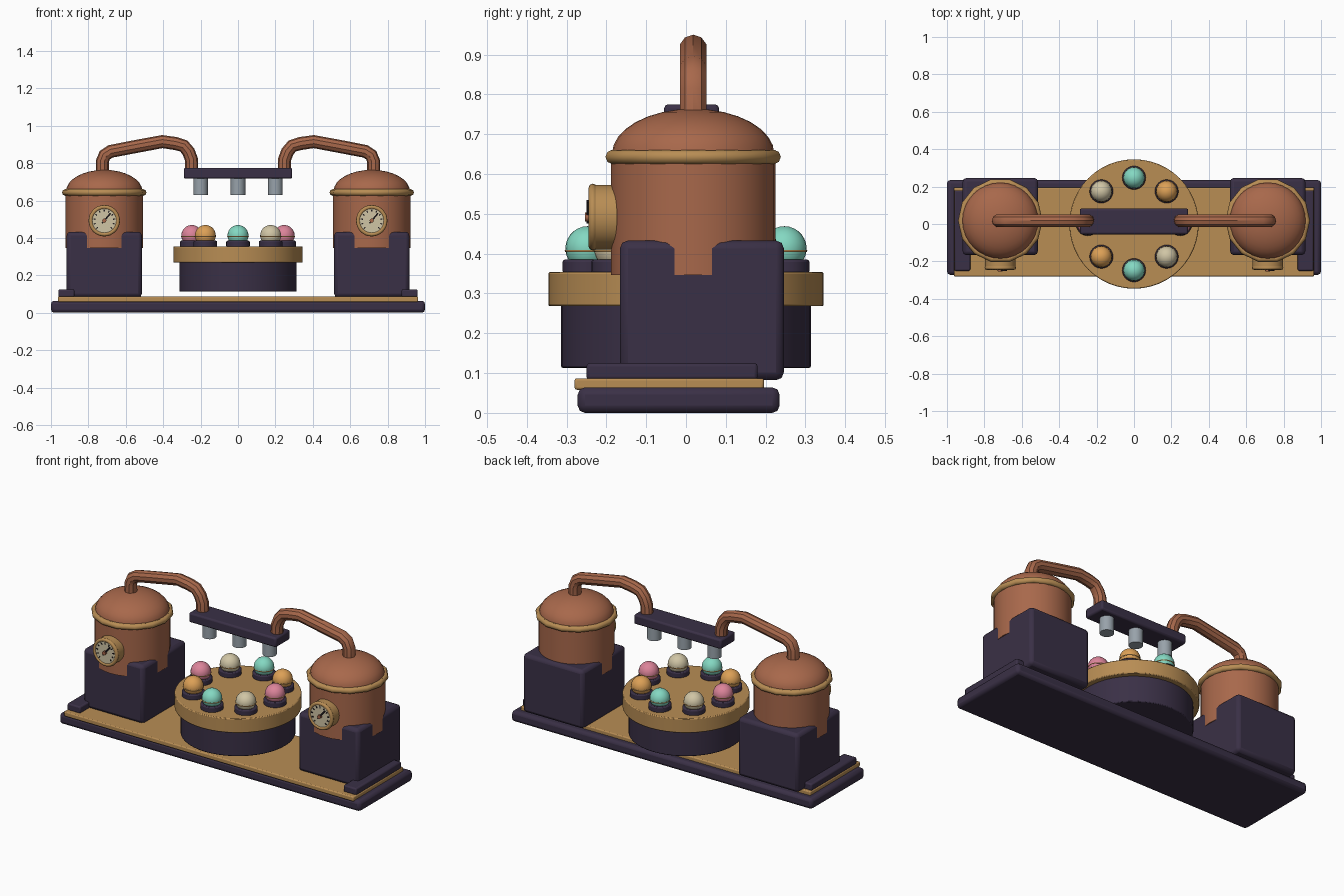
import bpy, math
from mathutils import Vector

if "Cube" in bpy.data.objects:
    bpy.data.objects.remove(bpy.data.objects["Cube"])

def material(name, r, g, b):
    lin = lambda c: (c / 255 / 12.92) if c < 10 else ((c / 255 + 0.055) / 1.055) ** 2.4
    m = bpy.data.materials.new(name)
    m.diffuse_color = (lin(r), lin(g), lin(b), 1)
    m.use_nodes = True
    m.node_tree.nodes["Principled BSDF"].inputs["Base Color"].default_value = m.diffuse_color
    return m

COPPER = material("copper", 168, 104, 75)
BRASS = material("brass", 184, 141, 84)
DARK = material("dark_plum", 58, 48, 70)
STEEL = material("steel", 152, 162, 170)
PINK = material("pink", 220, 132, 154)
MINT = material("mint", 132, 216, 194)
CREAM = material("cream", 208, 197, 165)
ORANGE = material("orange", 220, 160, 86)
INK = material("ink", 32, 27, 32)

def finish(name, mat, bevel=0, segments=2, angle=35):
    o = bpy.context.object
    o.name = name
    o.data.materials.append(mat)
    if bevel:
        mod = o.modifiers.new("bevel", 'BEVEL')
        mod.width, mod.segments = bevel, segments
        mod.limit_method, mod.angle_limit = 'ANGLE', math.radians(40)
    bpy.ops.object.shade_smooth_by_angle(angle=math.radians(angle))
    return o

def box(name, mat, lo, hi, bevel=0.012):
    bpy.ops.mesh.primitive_cube_add(size=1, location=[(a + b) / 2 for a, b in zip(lo, hi)])
    bpy.context.object.scale = [b - a for a, b in zip(lo, hi)]
    bpy.ops.object.transform_apply(location=False, rotation=False, scale=True)
    return finish(name, mat, bevel)

def cylinder(name, mat, x, y, z0, z1, r, sides=32, bevel=0.0):
    bpy.ops.mesh.primitive_cylinder_add(vertices=sides, radius=r, depth=z1 - z0,
                                        location=(x, y, (z0 + z1) / 2))
    return finish(name, mat, bevel)

def disc_y(name, mat, x, z, y0, y1, r, bevel=0.0):
    """Cylinder lying along y."""
    bpy.ops.mesh.primitive_cylinder_add(vertices=32, radius=r, depth=y1 - y0,
                                        location=(x, (y0 + y1) / 2, z),
                                        rotation=(math.pi / 2, 0, 0))
    return finish(name, mat, bevel)

def torus(name, mat, loc, major, minor, seg, mseg, rot=(0, 0, 0)):
    bpy.ops.mesh.primitive_torus_add(location=loc, rotation=rot, major_radius=major,
                                     minor_radius=minor, major_segments=seg, minor_segments=mseg)
    return finish(name, mat, angle=50)

def bar_on_dial(name, x, z, a, r0, r1, width, y0, y1):
    """Thin bar on the gauge face, pointing along angle a between two radii."""
    r = (r0 + r1) / 2
    bpy.ops.mesh.primitive_cube_add(size=1, location=(x + r * math.cos(a), (y0 + y1) / 2,
                                                      z + r * math.sin(a)), rotation=(0, -a, 0))
    bpy.context.object.scale = (r1 - r0, y1 - y0, width)
    return finish(name, INK)

def tube(name, mat, pts, r):
    cu = bpy.data.curves.new(name, 'CURVE')
    cu.dimensions = '3D'
    cu.bevel_depth, cu.bevel_resolution, cu.use_fill_caps = r, 3, True
    sp = cu.splines.new('POLY')
    sp.points.add(len(pts) - 1)
    for p, c in zip(sp.points, pts):
        p.co = (*c, 1)
    o = bpy.data.objects.new(name, cu)
    bpy.context.collection.objects.link(o)
    bpy.ops.object.select_all(action='DESELECT')
    bpy.context.view_layer.objects.active = o
    o.select_set(True)
    bpy.ops.object.convert(target='MESH')
    return finish(name, mat)

def dome(name, mat, x, y, z, r, h):
    """Upper half of a squashed sphere."""
    rings, sides = 8, 32
    verts, faces = [], []
    for i in range(rings):
        t = math.pi / 2 * i / rings
        for j in range(sides):
            a = 2 * math.pi * j / sides
            verts.append((r * math.cos(t) * math.cos(a), r * math.cos(t) * math.sin(a), h * math.sin(t)))
    verts.append((0, 0, h))
    for i in range(rings - 1):
        for j in range(sides):
            k = (j + 1) % sides
            faces.append((i * sides + j, i * sides + k, (i + 1) * sides + k, (i + 1) * sides + j))
    top = (rings - 1) * sides
    faces += [(top + j, top + (j + 1) % sides, len(verts) - 1) for j in range(sides)]
    me = bpy.data.meshes.new(name)
    me.from_pydata(verts, [], faces)
    o = bpy.data.objects.new(name, me)
    o.location = (x, y, z)
    bpy.context.collection.objects.link(o)
    bpy.ops.object.select_all(action='DESELECT')
    bpy.context.view_layer.objects.active = o
    o.select_set(True)
    return finish(name, mat, angle=60)

# Base and deck
box("base", DARK, (-1, -0.272, 0), (1, 0.235, 0.064), 0.018)
box("deck", BRASS, (-0.963, -0.28, 0.058), (0.963, 0.196, 0.087), 0.006)

# Half profile of the pipe in x and z
PIPE = [(0.725, 0.74), (0.725, 0.81), (0.712, 0.843), (0.68, 0.863), (0.54, 0.89), (0.405, 0.915),
        (0.335, 0.905), (0.29, 0.892), (0.264, 0.86), (0.249, 0.82), (0.247, 0.76)]
CY = 0.018

for side, s in (("left", -1), ("right", 1)):
    x = 0.715 * s
    # Pedestal and end rail
    box(side + "_pedestal", DARK, (x - 0.201, -0.166, 0.082), (x + 0.201, 0.246, 0.433), 0.02)
    xr = 0.918 * s
    box(side + "_end_rail", DARK, (xr - 0.043, -0.25, 0.083), (xr + 0.043, 0.18, 0.125), 0.008)
    # Copper tank with brass band and domed lid
    cylinder(side + "_tank", COPPER, x, CY, 0.346, 0.66, 0.207)
    torus(side + "_band", BRASS, (x, CY, 0.643), 0.208, 0.018, 14, 8)
    dome(side + "_lid", COPPER, x, CY, 0.65, 0.204, 0.114)
    tube(side + "_pipe", COPPER, [(px * s, CY, pz) for px, pz in PIPE], 0.035)
    # Pressure gauge
    gz = 0.492
    disc_y(side + "_gauge_body", BRASS, x, gz, -0.236, -0.17, 0.081, 0.006)
    torus(side + "_gauge_rim", BRASS, (x, -0.234, gz), 0.073, 0.011, 32, 8, (math.pi / 2, 0, 0))
    disc_y(side + "_gauge_face", CREAM, x, gz, -0.24, -0.23, 0.068)
    for i in range(11):
        bar_on_dial(side + "_gauge_tick", x, gz, math.radians(-45 + 27 * i), 0.048, 0.059, 0.006, -0.243, -0.237)
    bar_on_dial(side + "_gauge_needle", x, gz, math.radians(50), -0.018, 0.052, 0.008, -0.25, -0.241)
    disc_y(side + "_gauge_hub", COPPER, x, gz, -0.254, -0.238, 0.011)

# Dispensing head with three nozzles
box("dispenser_head", DARK, (-0.29, -0.055, 0.717), (0.29, 0.083, 0.775), 0.01)
for nx in (-0.2, 0, 0.2):
    cylinder("nozzle", STEEL, nx, 0.015, 0.63, 0.73, 0.039, 20)

# Turntable
cylinder("turntable_drum", DARK, 0, 0, 0.113, 0.28, 0.314, 48, 0.005)
cylinder("turntable_top", BRASS, 0, 0, 0.268, 0.354, 0.346, 48, 0.005)

# Ring of eight cups with coloured scoops
for i in range(8):
    a = math.pi / 4 * i
    x, y = 0.247 * math.cos(a), 0.247 * math.sin(a)
    cylinder("cup", DARK, x, y, 0.35, 0.385, 0.063, 24, 0.006)
    bpy.ops.mesh.primitive_uv_sphere_add(segments=24, ring_count=14, radius=0.056, location=(x, y, 0.413))
    finish("scoop", (PINK, ORANGE, MINT, CREAM)[i % 4], angle=60)
    torus("scoop_ring", BRASS, (x, y, 0.407), 0.055, 0.003, 24, 6)
